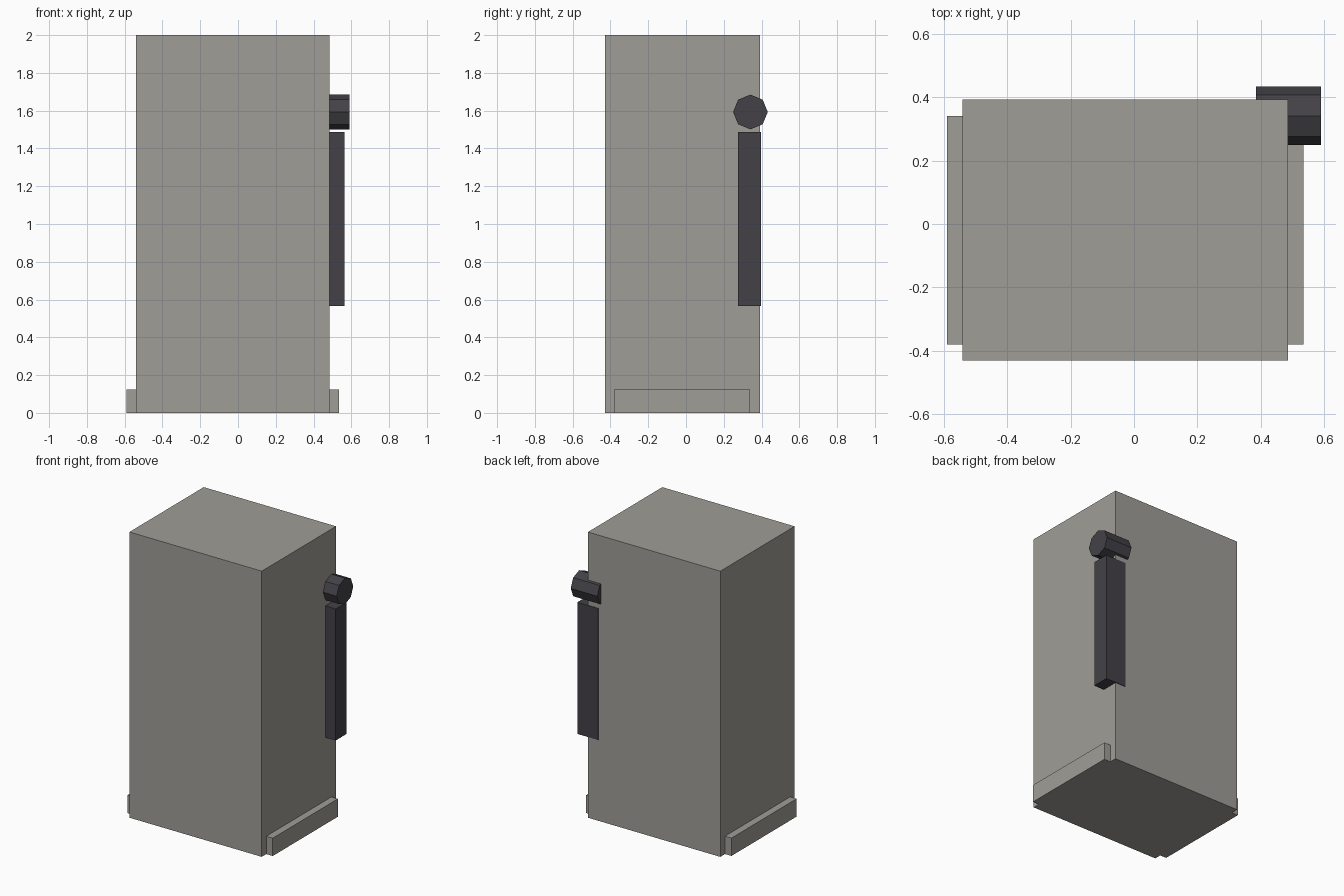
import bpy
import math

cube = bpy.data.objects.get("Cube")
if cube:
    bpy.data.objects.remove(cube, do_unlink=True)


def make_material(name, rgb):
    mat = bpy.data.materials.new(name)
    mat.use_nodes = True
    color = (*rgb, 1.0)
    mat.diffuse_color = color
    mat.node_tree.nodes["Principled BSDF"].inputs["Base Color"].default_value = color
    return mat


def box(name, low, high, mat):
    """Axis-aligned box between two corners."""
    bpy.ops.mesh.primitive_cube_add(size=1)
    obj = bpy.context.object
    obj.name = name
    for v in obj.data.vertices:
        v.co = [lo + (c + 0.5) * (hi - lo) for c, lo, hi in zip(v.co, low, high)]
    obj.data.materials.append(mat)
    return obj


grey = make_material("warm grey", (0.35, 0.34, 0.31))
dark = make_material("charcoal", (0.056, 0.053, 0.062))

# Main cabinet
left, right = -0.54, 0.485
box("cabinet", (left, -0.43, 0), (right, 0.392, 2), grey)

# Low skirting strips on both sides
for name, x in (("right_skirting", left - 0.05), ("left_skirting", right)):
    box(name, (x, -0.38, 0), (x + 0.05, 0.34, 0.125), grey)

# Upright bar wrapping the rear corner
box("corner_bar", (0.405, 0.274, 0.567), (0.565, 0.396, 1.488), dark)

# Eight-sided drum above the bar, lying along x
bpy.ops.mesh.primitive_cylinder_add(
    vertices=8, radius=0.092, depth=0.205,
    location=(0.487, 0.341, 1.593), rotation=(0, math.pi / 2, 0))
drum = bpy.context.object
drum.name = "corner_drum"
drum.data.materials.append(dark)
